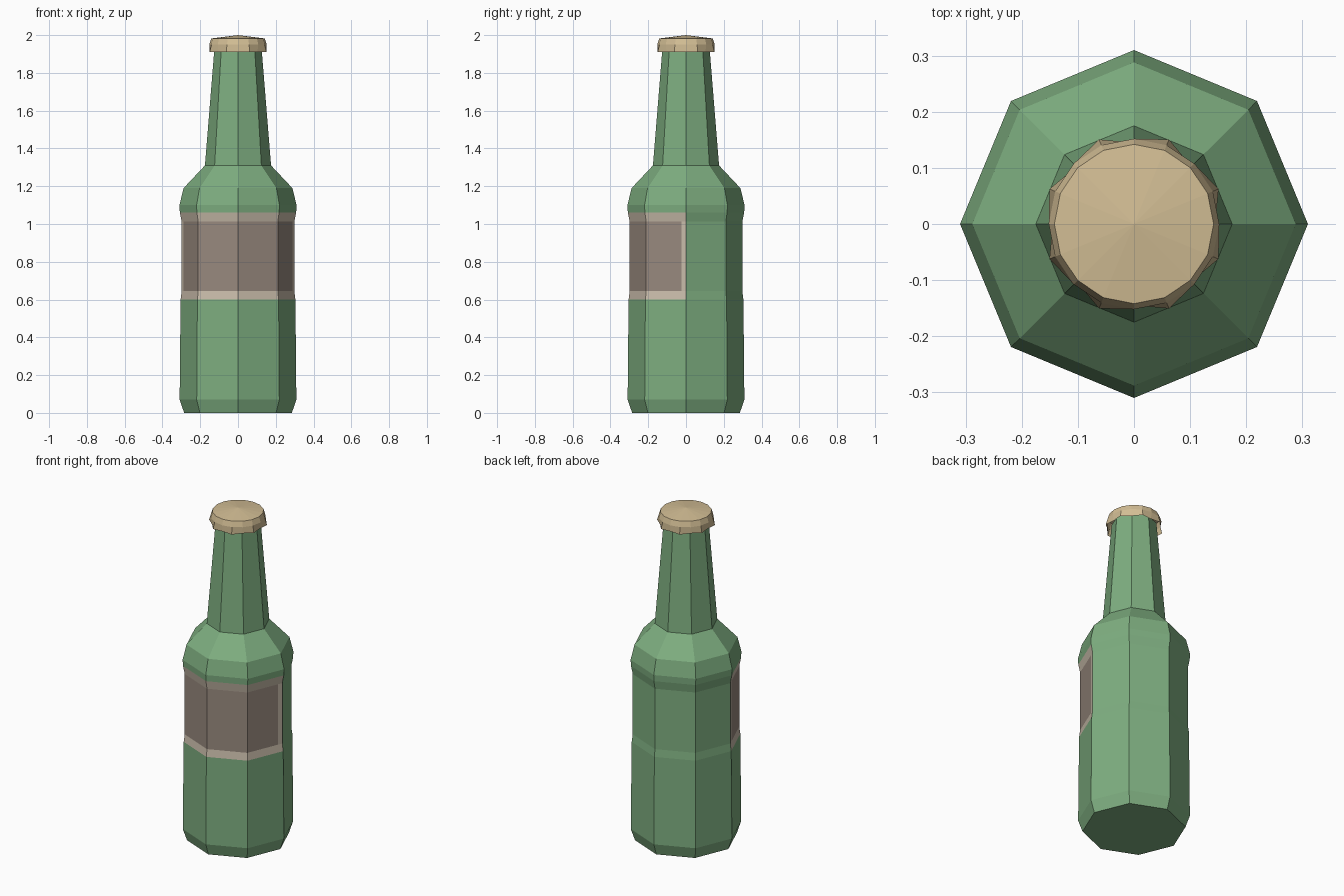
import bpy, bmesh, math

if "Cube" in bpy.data.objects:
    bpy.data.objects.remove(bpy.data.objects["Cube"])


def material(name, rgb):
    """Flat material from an 8-bit display colour, stored as linear."""
    col = [((c / 255 + 0.055) / 1.055) ** 2.4 for c in rgb] + [1.0]
    m = bpy.data.materials.new(name)
    m.use_nodes = True
    m.diffuse_color = col
    bsdf = m.node_tree.nodes["Principled BSDF"]
    bsdf.inputs["Base Color"].default_value = col
    bsdf.inputs["Roughness"].default_value = 0.8
    return m


green = material("green glass", (126, 174, 128))
brown = material("label brown", (153, 138, 127))
cream = material("label border cream", (202, 189, 171))
tan = material("cap tan", (210, 189, 148))


def add_ring(bm, sides, z, radius):
    """Ring of vertices; radius is a function of the vertex index."""
    ring = []
    for i in range(sides):
        a = math.tau * i / sides
        ring.append(bm.verts.new((radius(i) * math.cos(a), radius(i) * math.sin(a), z)))
    return ring


def bridge(bm, low, high):
    n = len(low)
    for i in range(n):
        j = (i + 1) % n
        bm.faces.new((low[i], low[j], high[j], high[i]))


def finish(bm, name, mats):
    mesh = bpy.data.meshes.new(name)
    bmesh.ops.recalc_face_normals(bm, faces=bm.faces)
    bm.to_mesh(mesh)
    bm.free()
    for m in mats:
        mesh.materials.append(m)
    obj = bpy.data.objects.new(name, mesh)
    bpy.context.collection.objects.link(obj)
    return obj


# Bottle: eight-sided lathe of (radius, height)
LABEL_LOW, LABEL_HIGH = 0.60, 1.062
INNER_LOW, INNER_HIGH = 0.645, 1.012
BORDER = 0.025
profile = [(0.285, 0), (0.309, 0.07), (0.304, LABEL_LOW), (0.298, INNER_LOW),
           (0.298, INNER_HIGH), (0.308, LABEL_HIGH), (0.31, 1.10),
           (0.288, 1.19), (0.175, 1.31), (0.124, 1.94)]
bm = bmesh.new()
rings = [add_ring(bm, 8, z, lambda i, r=r: r) for r, z in profile]
for low, high in zip(rings, rings[1:]):
    bridge(bm, low, high)
bm.faces.new(rings[0])
bm.faces.new(rings[-1])

# Label: cut the side borders into the front half, then colour by position
def in_label(f):
    c = f.calc_center_median()
    return c.y < 0 and LABEL_LOW < c.z < LABEL_HIGH

panel = [f for f in bm.faces if in_label(f)]
geom = panel + list({e for f in panel for e in f.edges}) + list({v for f in panel for v in f.verts})
bmesh.ops.bisect_plane(bm, geom=geom, plane_co=(0, -BORDER, 0), plane_no=(0, 1, 0))
for f in bm.faces:
    if in_label(f):
        c = f.calc_center_median()
        inner = c.y < -BORDER and INNER_LOW < c.z < INNER_HIGH
        f.material_index = 1 if inner else 2
finish(bm, "bottle", [green, brown, cream])

# Crown cap: low cone on a fluted skirt
bm = bmesh.new()
N = 16
skirt = add_ring(bm, N, 1.91, lambda i: 0.163 if i % 2 else 0.145)
middle = add_ring(bm, N, 1.95, lambda i: 0.152)
rim = add_ring(bm, N, 1.982, lambda i: 0.142)
bridge(bm, skirt, middle)
bridge(bm, middle, rim)
tip = bm.verts.new((0, 0, 2.0))
for i in range(N):
    bm.faces.new((rim[i], rim[(i + 1) % N], tip))
finish(bm, "bottle_cap", [tan])
